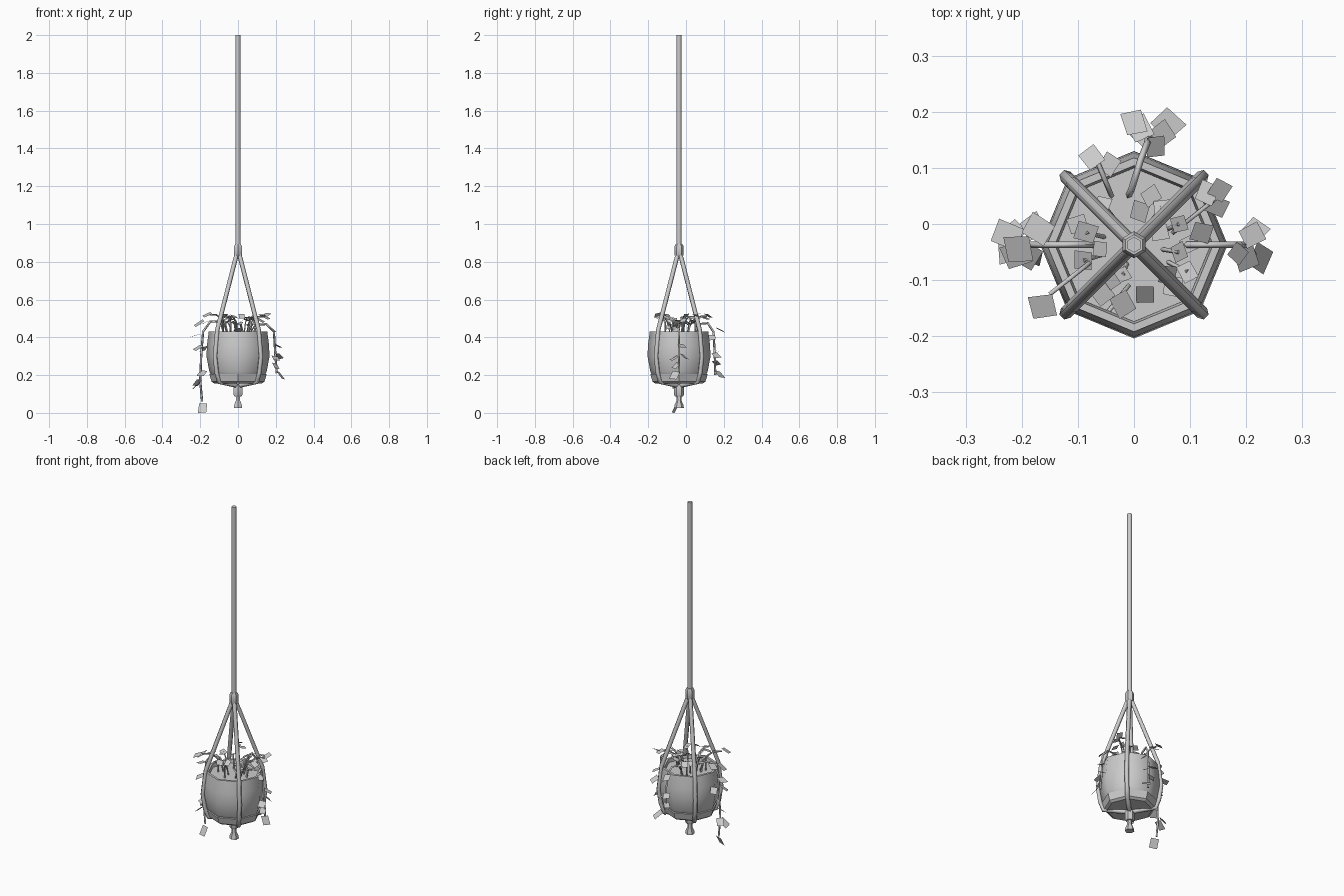
import bpy, bmesh, math, random
from mathutils import Vector, Matrix

random.seed(4)
CY = -0.037          # pot axis in y
grey = bpy.data.materials.new("plain grey")
grey.diffuse_color = (0.6, 0.6, 0.6, 1)


def add(name, mesh, smooth=None):
    mesh.materials.clear()
    mesh.materials.append(grey)
    ob = bpy.data.objects.new(name, mesh)
    bpy.context.collection.objects.link(ob)
    if smooth:
        bpy.ops.object.select_all(action='DESELECT')
        bpy.context.view_layer.objects.active = ob
        ob.select_set(True)
        bpy.ops.object.shade_smooth_by_angle(angle=math.radians(smooth))
    return ob


def lathe(name, profile, sides, smooth=None):
    """Spin (radius, z) points about the pot axis."""
    bm = bmesh.new()
    rings = []
    for r, z in profile:
        rings.append([bm.verts.new((r * math.sin(2 * math.pi * i / sides),
                                    CY + r * math.cos(2 * math.pi * i / sides), z))
                      for i in range(sides)])
    for a, b in zip(rings, rings[1:]):
        for i in range(sides):
            j = (i + 1) % sides
            bm.faces.new((a[i], b[i], b[j], a[j]))
    bm.faces.new(rings[0])
    bm.faces.new(rings[-1])
    bmesh.ops.recalc_face_normals(bm, faces=bm.faces)
    me = bpy.data.meshes.new(name)
    bm.to_mesh(me)
    bm.free()
    return add(name, me, smooth)


def tube(name, points, radius, res, smooth=None):
    """Bevelled poly curve turned into a mesh."""
    cu = bpy.data.curves.new(name, 'CURVE')
    cu.dimensions = '3D'
    cu.bevel_depth = radius
    cu.bevel_resolution = res
    cu.use_fill_caps = True
    sp = cu.splines.new('POLY')
    sp.points.add(len(points) - 1)
    for p, co in zip(sp.points, points):
        p.co = (*co, 1)
    tmp = bpy.data.objects.new("tmp", cu)
    bpy.context.collection.objects.link(tmp)
    dg = bpy.context.evaluated_depsgraph_get()
    me = bpy.data.meshes.new_from_object(tmp.evaluated_get(dg))
    bpy.data.objects.remove(tmp)
    return add(name, me, smooth)


def leaves(name, items):
    """Flat four-sided leaves: centre x, y, z, size, yaw, pitch in degrees."""
    bm = bmesh.new()
    for x, y, z, s, yaw, pitch in items:
        m = (Matrix.Translation((x, y, z)) @ Matrix.Rotation(math.radians(yaw), 4, 'Z')
             @ Matrix.Rotation(math.radians(pitch), 4, 'Y')
             @ Matrix.Rotation(random.uniform(-0.3, 0.3), 4, 'X'))
        h = s / 2
        bm.faces.new([bm.verts.new(m @ Vector(c)) for c in
                      ((-h, -h * .8, 0), (h, -h * .9, 0), (h * 1.05, h * .8, 0), (-h * .9, h * .85, 0))])
    me = bpy.data.meshes.new(name)
    bm.to_mesh(me)
    bm.free()
    return add(name, me)


# pot, soil and saucer
lathe("pot", [(0.11, 0.165), (0.138, 0.19), (0.152, 0.22), (0.167, 0.30), (0.164, 0.36),
              (0.155, 0.43), (0.141, 0.43), (0.136, 0.40)], 8, 50)
lathe("soil", [(0.13, 0.39), (0.137, 0.41)], 8)
lathe("saucer", [(0.125, 0.155), (0.14, 0.165), (0.152, 0.205), (0.142, 0.208)], 8)

# hanging rope, knots and tassel
lathe("main_rope", [(0.014, 0.85), (0.014, 2.0)], 6, 65)
lathe("top_knot", [(0.018, 0.825), (0.024, 0.835), (0.024, 0.882), (0.018, 0.893)], 6, 50)
lathe("bottom_knot", [(0.022, 0.088), (0.026, 0.095), (0.026, 0.14), (0.022, 0.15)], 6, 50)
lathe("tassel", [(0.026, 0.025), (0.024, 0.04), (0.013, 0.066), (0.014, 0.092)], 6, 50)

# four ropes cradling the pot
for k in range(4):
    a = math.radians(45 + 90 * k)
    path = [(0.008, 0.845), (0.155, 0.44), (0.172, 0.30), (0.160, 0.215),
            (0.142, 0.163), (0.0, 0.142)]
    tube("cradle_rope_%d" % (k + 1),
         [(r * math.cos(a), CY + r * math.sin(a), z) for r, z in path], 0.012, 1, 65)

# long trailing vines
tube("left_vine", [(-0.07, CY, 0.40), (-0.09, CY, 0.48), (-0.145, CY, 0.485), (-0.185, CY, 0.43),
                   (-0.195, CY, 0.30), (-0.20, CY, 0.17), (-0.19, CY, 0.06)], 0.006, 0)
leaves("left_vine_leaves", [
    (-0.17, -0.01, 0.48, 0.05, 150, 20), (-0.205, -0.045, 0.475, 0.055, 185, 35),
    (-0.225, -0.02, 0.41, 0.05, 160, 15), (-0.21, -0.055, 0.345, 0.05, 200, 30),
    (-0.18, -0.005, 0.34, 0.045, 120, 35), (-0.19, -0.055, 0.21, 0.05, 240, 35),
    (-0.22, -0.045, 0.145, 0.055, 195, 40), (-0.215, -0.015, 0.16, 0.045, 140, 45),
    (-0.187, -0.055, 0.035, 0.055, 260, 62)])
tube("right_vine", [(0.08, CY, 0.40), (0.095, CY, 0.465), (0.15, CY, 0.47), (0.19, CY, 0.43),
                    (0.197, CY, 0.32), (0.205, CY, 0.21)], 0.006, 0)
leaves("right_vine_leaves", [
    (0.185, -0.052, 0.44, 0.035, -40, 35), (0.21, -0.02, 0.355, 0.042, 30, 25),
    (0.2, -0.06, 0.29, 0.045, -70, 30), (0.215, -0.012, 0.30, 0.045, 50, 35),
    (0.2, -0.052, 0.25, 0.04, -60, 45), (0.225, -0.06, 0.2, 0.052, -30, 50)])
tube("back_vine", [(-0.01, 0.05, 0.40), (-0.005, 0.06, 0.47), (0.012, 0.115, 0.475),
                   (0.024, 0.145, 0.43), (0.025, 0.152, 0.32), (0.03, 0.155, 0.2)], 0.006, 0)
leaves("back_vine_leaves", [
    (0.0, 0.18, 0.44, 0.045, 110, 25), (0.038, 0.138, 0.40, 0.042, 10, 40),
    (0.01, 0.17, 0.325, 0.045, 120, 20), (0.05, 0.16, 0.305, 0.045, 40, 35),
    (0.015, 0.16, 0.265, 0.04, 140, 35), (0.06, 0.178, 0.205, 0.055, 45, 40)])

# shorter sprouts that lean over the rim: root and tip
sprouts = [((0.07, -0.015), (0.145, 0.045), 0.51), ((-0.08, -0.07), (-0.15, -0.125), 0.52),
           ((-0.04, 0.05), (-0.065, 0.11), 0.51), ((-0.01, -0.11), (-0.045, -0.155), 0.51)]
for k, (a, b, z) in enumerate(sprouts):
    tube("rim_sprout_%d" % (k + 1), [(*a, 0.40), (a[0], a[1], z - 0.03),
                                     ((a[0] + b[0]) / 2, (a[1] + b[1]) / 2, z), (*b, z)], 0.005, 0)
leaves("rim_sprout_leaves", [
    (0.13, 0.055, 0.515, 0.04, 70, 20), (0.152, 0.06, 0.52, 0.038, 60, -25),
    (0.148, 0.032, 0.505, 0.038, -20, 25), (0.12, -0.015, 0.49, 0.04, -10, 30),
    (-0.162, -0.147, 0.52, 0.048, 190, 25),
    (-0.075, 0.118, 0.515, 0.04, 130, 30), (-0.045, 0.106, 0.50, 0.036, 60, 15),
    (-0.055, -0.125, 0.50, 0.036, 220, 20), (-0.02, -0.142, 0.51, 0.042, 300, 20)])

# small upright sprouts filling the pot
spots = [(-0.055, 0.035), (-0.1, 0.0), (-0.085, -0.015), (0.03, 0.05), (0.05, 0.03),
         (0.01, 0.022), (0.08, 0.0), (0.045, -0.015), (0.08, -0.05), (0.1, -0.035),
         (0.095, -0.085), (0.06, -0.09), (0.07, -0.11), (0.02, -0.125), (-0.09, -0.065),
         (-0.06, -0.045), (-0.02, -0.09), (-0.04, -0.1)]
tops = []
for k, (x, y) in enumerate(spots):
    z = random.uniform(0.455, 0.515)
    out = math.degrees(math.atan2(y - CY, x))
    tops.append((x, y, z, random.uniform(0.03, 0.04), out + random.uniform(-50, 50),
                 random.uniform(-55, 45)))
    if k % 2 == 0:
        tube("inner_stem_%d" % (k // 2 + 1),
             [(x * 0.6, CY + (y - CY) * 0.6, 0.40), (x * 0.8, CY + (y - CY) * 0.8, z - 0.025),
              (x, y, z)], 0.004, 0)
leaves("inner_leaves", tops)

# rest the lowest leaf on z = 0
ob = bpy.data.objects["left_vine_leaves"]
tip = min(ob.data.vertices, key=lambda v: v.co.z)
shift = -tip.co.z
for v in ob.data.vertices[-4:]:
    v.co.z += shift
